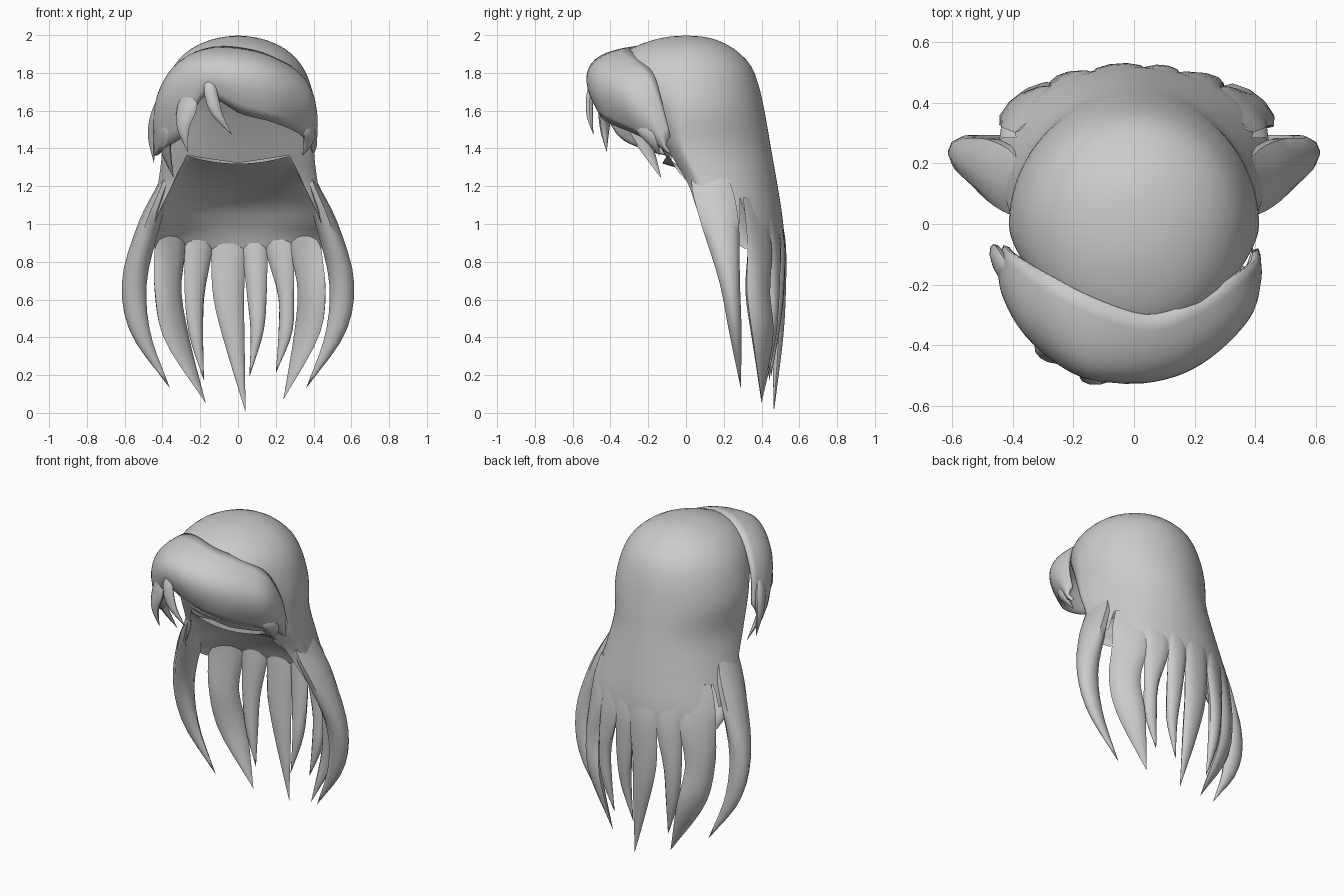
import bpy, bmesh, math
from mathutils import Vector

if "Cube" in bpy.data.objects:
    bpy.data.objects.remove(bpy.data.objects["Cube"])

mat = bpy.data.materials.new("hair_grey")
mat.diffuse_color = (0.6, 0.6, 0.6, 1)
mat.use_nodes = True
mat.node_tree.nodes["Principled BSDF"].inputs["Base Color"].default_value = mat.diffuse_color


def spline(keys, t):
    """Catmull-Rom through tuples whose first value is the ascending parameter."""
    n = len(keys)
    t = min(max(t, keys[0][0]), keys[-1][0])
    i = max(k for k in range(n - 1) if keys[k][0] <= t)
    a, b = keys[i], keys[i + 1]
    p, q = keys[max(i - 1, 0)], keys[min(i + 2, n - 1)]
    h = b[0] - a[0]
    s = (t - a[0]) / h
    out = []
    for k in range(1, len(a)):
        m0 = (b[k] - p[k]) / (b[0] - p[0]) * h
        m1 = (q[k] - a[k]) / (q[0] - a[0]) * h
        out.append((2*s**3 - 3*s**2 + 1) * a[k] + (s**3 - 2*s**2 + s) * m0
                   + (3*s**2 - 2*s**3) * b[k] + (s**3 - s**2) * m1)
    return out


def grid_object(name, rows, closed=False, thickness=0, flip=False):
    """Skin rows of points into a smooth surface."""
    bm = bmesh.new()
    vs = [[bm.verts.new(p) for p in r] for r in rows]
    n = len(rows[0])
    for r, s in zip(vs, vs[1:]):
        for j in range(n if closed else n - 1):
            k = (j + 1) % n
            f = (r[j], s[j], s[k], r[k])
            bm.faces.new(f[::-1] if flip else f)
    if closed:
        bm.faces.new(vs[0])
    bmesh.ops.remove_doubles(bm, verts=bm.verts, dist=0.0008)
    if closed:
        bmesh.ops.recalc_face_normals(bm, faces=bm.faces)
    me = bpy.data.meshes.new(name)
    bm.to_mesh(me)
    bm.free()
    me.materials.append(mat)
    ob = bpy.data.objects.new(name, me)
    bpy.context.collection.objects.link(ob)
    bpy.context.view_layer.objects.active = ob
    ob.select_set(True)
    if thickness:
        so = ob.modifiers.new("thickness", 'SOLIDIFY')
        so.thickness = thickness
        so.offset = -1
    bpy.ops.object.shade_smooth_by_angle(angle=math.radians(50))
    ob.select_set(False)


def hem(a):
    """Lower edge by angle from the back: locks, side notch, rising front edge, brow."""
    if a > 138:
        return 1.365 - (a - 138) * .001
    if a > 108:
        return 1.0 + (a - 108) * .01217
    return max(.87 if a < 64 else 1.0, 1.2 - abs(a - 64) * .06)


# crown and back hair, one continuous shell: z, half width, back y, centre y, front depth
outer = [(0.85, .47, .52, .20, .20), (1.0, .465, .515, .16, .22),
         (1.2, .425, .485, .09, .13), (1.4, .402, .45, 0, .13),
         (1.6, .412, .415, 0, .25), (1.75, .38, .38, 0, .36),
         (1.85, .33, .335, 0, .37), (1.93, .245, .25, 0, .29),
         (1.975, .145, .16, 0, .17), (1.993, .06, .08, 0, .08), (1.998, 0, 0, 0, 0)]
zs = [1.998, 1.993, 1.985, 1.975, 1.955, 1.93, 1.9, 1.87, 1.84, 1.8, 1.75] + \
     [1.7 - .04 * i for i in range(22)]
rows = []
for z in zs:
    row = []
    for j in range(121):
        deg = j * 3 - 180
        zz = max(z, hem(abs(deg)))
        w, back, yc, front = spline(outer, zz)
        c = math.cos(math.radians(deg))
        row.append((w * math.sin(math.radians(deg)),
                    yc + c * (back - yc if c > 0 else front), zz))
    rows.append(row)
grid_object("crown_and_back_hair", rows, flip=True)

# underside from the brow rim back to the hanging hair: z, half width, edge y, centre y
under = [(-1.33, .27, -.09, -.125), (-1.27, .31, -.05, .06), (-1.2, .35, .02, .20),
         (-1.1, .40, .06, .35), (-1.0, .44, .10, .43), (-.94, .45, .20, .465),
         (-.87, .44, .31, .495)]
rows = []
for i in range(19):
    z = 1.33 - .46 * i / 18
    x, ye, yc = spline(under, -z)
    lift = .04 * max(0, 1 - i / 6)
    row = []
    for j in range(41):
        s = math.sin(math.pi * (j / 40 - .5))
        row.append((s * x, ye + (yc - ye) * math.sqrt(max(0, 1 - s * s)),
                    z - .01 * max(0, 1 - i / 6) + lift * s * s))
    rows.append(row)
grid_object("hair_underside", rows)

# swept fringe: rim, bulge and hem points along the brow
fringe = [(-1, -.43, -.07, 1.52, -.46, -.12, 1.45, -.44, -.10, 1.36),
          (-.7, -.40, -.10, 1.72, -.48, -.28, 1.66, -.39, -.24, 1.40),
          (-.4, -.28, -.17, 1.88, -.41, -.47, 1.83, -.28, -.37, 1.48),
          (-.15, -.12, -.25, 1.94, -.17, -.61, 1.90, -.17, -.47, 1.68),
          (0, .04, -.30, 1.93, .05, -.65, 1.87, 0, -.46, 1.59),
          (.3, .20, -.25, 1.88, .27, -.56, 1.83, .18, -.42, 1.54),
          (.6, .33, -.17, 1.79, .44, -.39, 1.72, .32, -.28, 1.48),
          (.85, .40, -.12, 1.62, .45, -.23, 1.58, .38, -.16, 1.42),
          (1, .41, -.08, 1.46, .43, -.13, 1.42, .40, -.09, 1.37)]
rows = []
for i in range(13):
    v = i / 12
    row = []
    for j in range(41):
        k = spline(fringe, j / 20 - 1)
        a, b, c = Vector(k[:3]), Vector(k[3:6]), Vector(k[6:])
        row.append(a * (1 - v)**2 + b * 2 * v * (1 - v) + c * v * v)
    rows.append(row)
grid_object("fringe", rows, thickness=.02)


def lock(name, keys, turn=0, sides=10, steps=18):
    """Tapered lock: keys = x, y, z, half width, half thickness, from root to tip."""
    keys = [(i,) + k for i, k in enumerate(keys)]
    rows = []
    ct, st = math.cos(math.radians(turn)), math.sin(math.radians(turn))
    for i in range(steps + 1):
        x, y, z, w, d = spline(keys, i / steps * (len(keys) - 1))
        w, d = max(w, 0), max(d, 0)
        ring = []
        for s in range(sides):
            a = math.tau * s / sides
            p, q = w * math.cos(a), d * math.sin(a)
            ring.append((x + p * ct - q * st, y + p * st + q * ct, z))
        rows.append(ring)
    grid_object(name, rows, closed=True)


def back_lock(name, root_x, root_w, keys, turn):
    """Hanging lock whose root lies flat inside the back shell."""
    root = []
    for z, k, d, sink in ((1.14, .7, .004, .012), (1.0, .9, .012, .013), (.86, 1, .026, .014)):
        w, back, yc, _ = spline(outer, z)
        x = root_x * (w / .47)
        y = yc + (back - yc) * math.sqrt(1 - (x / w)**2)
        root.append((x, y - sink, z, root_w * k, d))
    lock(name, root + keys, turn)


# big side locks, mirrored
for side, label in ((-1, "left"), (1, "right")):
    lock(label + "_side_lock", [(side * x, y, z, w, d) for x, y, z, w, d in (
        (.35, .10, 1.34, .01, .06), (.395, .135, 1.2, .035, .11), (.47, .18, 1.0, .06, .105),
        (.548, .23, .7, .066, .058), (.515, .262, .42, .052, .034), (.36, .29, .13, 0, 0))])

# hanging back locks
back_lock("back_lock_1", -.36, .105, [(-.37, .385, .64, .088, .042), (-.32, .41, .38, .083, .035),
                                      (-.17, .40, .05, 0, 0)], 38)
back_lock("back_lock_2", -.21, .078, [(-.23, .465, .62, .055, .033), (-.22, .455, .4, .038, .028),
                                      (-.18, .44, .17, 0, 0)], 20)
back_lock("back_lock_3", -.05, .092, [(-.05, .495, .62, .082, .033), (-.02, .485, .38, .055, .028),
                                      (.04, .465, .003, 0, 0)], 4)
back_lock("back_lock_4", .09, .065, [(.10, .485, .62, .052, .033), (.10, .465, .42, .033, .028),
                                     (.06, .45, .19, 0, 0)], -5)
back_lock("back_lock_5", .22, .078, [(.255, .46, .62, .045, .033), (.25, .45, .42, .038, .028),
                                     (.20, .44, .21, 0, 0)], -20)
back_lock("back_lock_6", .36, .105, [(.39, .38, .64, .092, .042), (.36, .405, .4, .083, .035),
                                     (.24, .40, .07, 0, 0)], -38)

# small locks hanging from the fringe
lock("brow_lock", [(-.15, -.47, 1.8, .02, .015), (-.145, -.505, 1.7, .035, .02),
                   (-.11, -.51, 1.58, .03, .018), (-.03, -.49, 1.47, 0, 0)])
lock("brow_lock_left", [(-.25, -.42, 1.76, .015, .012), (-.27, -.425, 1.62, .06, .025),
                        (-.29, -.43, 1.5, .035, .02), (-.265, -.42, 1.38, 0, 0)], -30)
lock("temple_lock_front", [(-.36, -.27, 1.64, .03, .015), (-.385, -.26, 1.5, .06, .025),
                           (-.38, -.2, 1.38, .04, .02), (-.34, -.13, 1.24, 0, 0)], -60)
lock("temple_lock_back", [(-.40, -.17, 1.7, .02, .01), (-.435, -.14, 1.58, .06, .025),
                          (-.455, -.1, 1.46, .035, .02), (-.445, -.08, 1.32, 0, 0)], -75)
lock("temple_lock_right", [(.35, -.23, 1.58, .03, .015), (.375, -.21, 1.49, .055, .022),
                           (.37, -.17, 1.42, .03, .02), (.34, -.14, 1.36, 0, 0)], 60)
